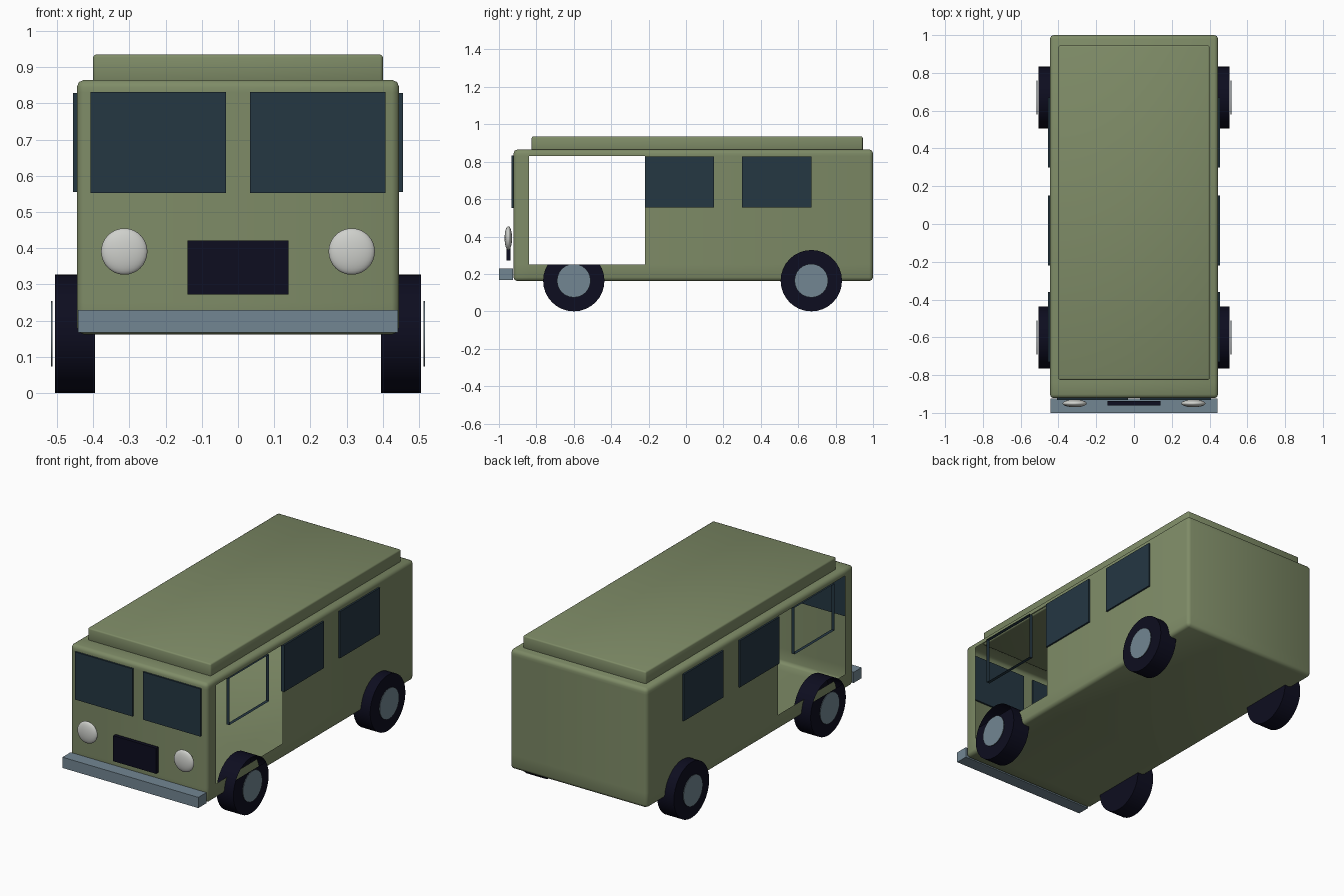
import bpy, bmesh, math
from mathutils import Matrix, Vector

if "Cube" in bpy.data.objects:
    bpy.data.objects.remove(bpy.data.objects["Cube"], do_unlink=True)


def material(name, rgb):
    m = bpy.data.materials.new(name)
    m.use_nodes = True
    m.diffuse_color = (*rgb, 1)
    bsdf = next(n for n in m.node_tree.nodes if n.type == 'BSDF_PRINCIPLED')
    bsdf.inputs["Base Color"].default_value = (*rgb, 1)
    return m


OLIVE = material("olive paint", (0.21, 0.26, 0.135))
GLASS = material("dark glass", (0.018, 0.038, 0.055))
RUBBER = material("black rubber", (0.004, 0.004, 0.014))
STEEL = material("blue grey steel", (0.17, 0.24, 0.29))
LAMP = material("lamp white", (0.62, 0.63, 0.6))

# Door opening, as ranges along y and z
DOOR_Y, DOOR_Z = (-0.84, -0.22), (0.25, 0.83)


def open_door(bm):
    """Remove the sideways-facing skin that lies inside the door opening."""
    for axis, limits in ((Vector((0, 1, 0)), DOOR_Y), (Vector((0, 0, 1)), DOOR_Z)):
        for d in limits:
            geom = bm.verts[:] + bm.edges[:] + bm.faces[:]
            bmesh.ops.bisect_plane(bm, geom=geom, plane_co=axis * d, plane_no=axis)
    bm.normal_update()
    doomed = []
    for f in bm.faces:
        c = f.calc_center_median()
        if (abs(f.normal.x) > 0.9 and DOOR_Y[0] < c.y < DOOR_Y[1]
                and DOOR_Z[0] < c.z < DOOR_Z[1]):
            doomed.append(f)
    bmesh.ops.delete(bm, geom=doomed, context='FACES')


def finish(bm, name, mat, smooth=None):
    mesh = bpy.data.meshes.new(name)
    bm.to_mesh(mesh)
    bm.free()
    mesh.materials.append(mat)
    ob = bpy.data.objects.new(name, mesh)
    bpy.context.collection.objects.link(ob)
    if smooth:
        bpy.ops.object.select_all(action='DESELECT')
        ob.select_set(True)
        bpy.context.view_layer.objects.active = ob
        bpy.ops.object.shade_smooth_by_angle(angle=math.radians(smooth))
    return ob


def box(name, mat, xs, ys, zs, bevel=0, door=False):
    bm = bmesh.new()
    spans = (xs, ys, zs)
    centre = Vector([(a + b) / 2 for a, b in spans])
    size = [b - a for a, b in spans]
    bmesh.ops.create_cube(bm, size=1,
                          matrix=Matrix.Translation(centre) @ Matrix.Diagonal((*size, 1)))
    if bevel:
        bmesh.ops.bevel(bm, geom=bm.edges[:], offset=bevel, segments=2,
                        profile=0.5, affect='EDGES')
    if door:
        open_door(bm)
    return finish(bm, name, mat, 50 if bevel else None)


def disc(name, mat, x, y, z, radius, width, sides, door):
    bm = bmesh.new()
    bmesh.ops.create_cone(bm, cap_ends=True, segments=sides, radius1=radius,
                          radius2=radius, depth=width,
                          matrix=Matrix.Translation((x, y, z))
                          @ Matrix.Rotation(math.pi / 2, 4, 'Y'))
    if door:
        open_door(bm)
    return finish(bm, name, mat, 30)


# Body shell, raised roof and bumper
box("body", OLIVE, (-0.445, 0.445), (-0.922, 1.0), (0.162, 0.865), 0.02, door=True)
box("raised_roof", OLIVE, (-0.4, 0.4), (-0.825, 0.945), (0.855, 0.935), 0.008)
box("bumper", STEEL, (-0.442, 0.442), (-1.0, -0.925), (0.167, 0.23))
box("grille", RUBBER, (-0.14, 0.14), (-0.96, -0.938), (0.272, 0.422))

for side, s in (("left", 1), ("right", -1)):
    # Windscreen pane
    box(f"windscreen_{side}", GLASS, sorted((s * 0.033, s * 0.408)),
        (-0.932, -0.912), (0.552, 0.832))

    # Side windows, the first one left as an empty frame in the door opening
    for label, y in (("door", -0.73), ("middle", -0.22), ("rear", 0.3)):
        box(f"{label}_window_{side}", GLASS, sorted((s * 0.435, s * 0.455)),
            (y, y + 0.37), (0.555, 0.829), door=label == "door")

    # Headlight
    bm = bmesh.new()
    bmesh.ops.create_uvsphere(bm, u_segments=32, v_segments=16, radius=1,
                              matrix=Matrix.Translation((s * 0.314, -0.95, 0.391))
                              @ Matrix.Diagonal((0.064, 0.02, 0.064, 1)))
    finish(bm, f"headlight_{side}", LAMP, 60)

    # Wheels with thin hub plates
    for label, y in (("front", -0.6), ("rear", 0.67)):
        front = label == "front"
        disc(f"{label}_tyre_{side}", RUBBER, s * 0.45, y, 0.164, 0.164, 0.11, 32, front)
        disc(f"{label}_hub_{side}", STEEL, s * 0.514, y, 0.164, 0.09, 0.004, 24, front)
